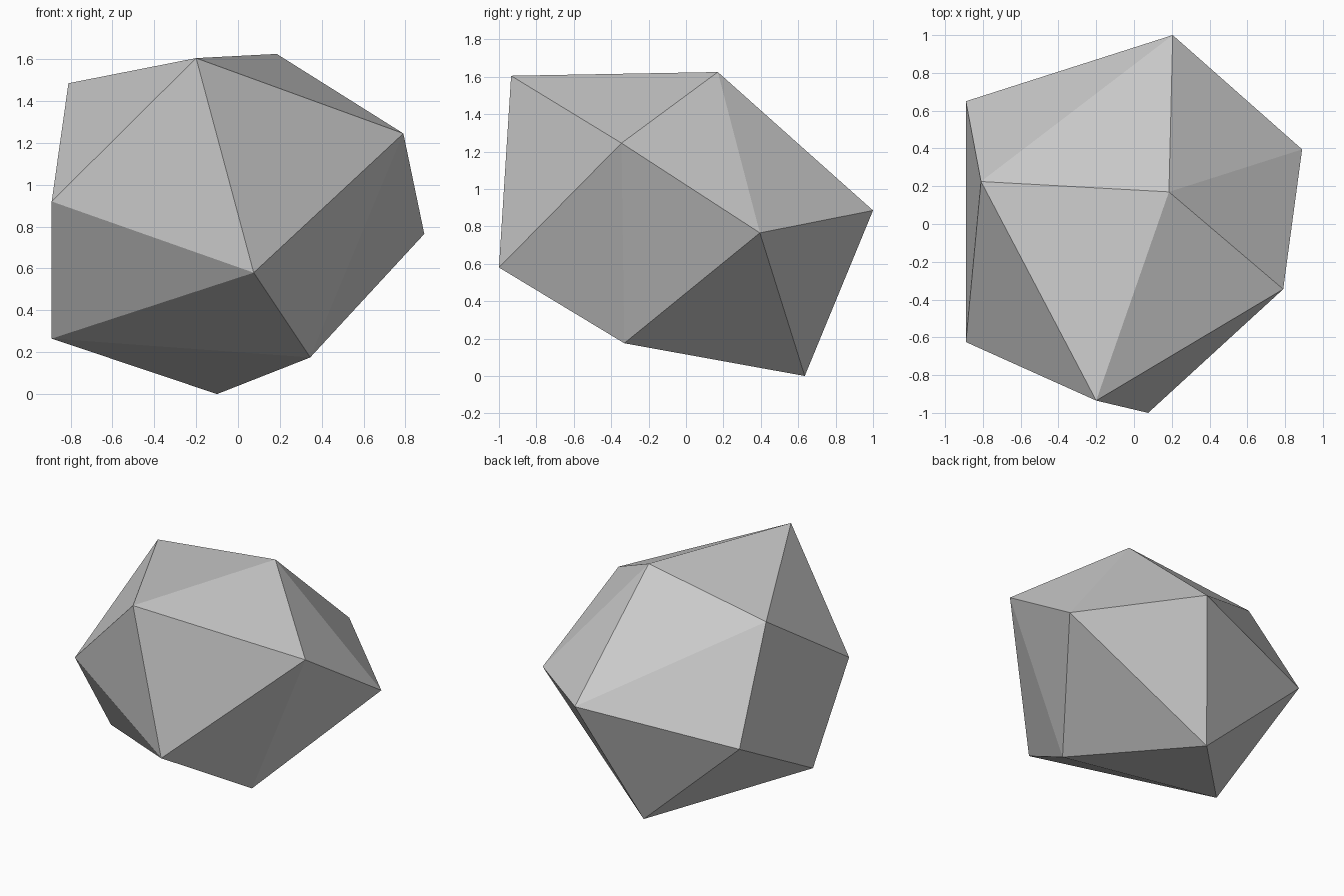
import bpy
import bmesh

cube = bpy.data.objects.get("Cube")
if cube:
    bpy.data.objects.remove(cube, do_unlink=True)


def flat_material(name, colour):
    mat = bpy.data.materials.new(name)
    mat.use_nodes = True
    mat.diffuse_color = colour
    mat.node_tree.nodes["Principled BSDF"].inputs["Base Color"].default_value = colour
    return mat


# Irregular twenty-sided rock: two poles joined by two staggered rings of five
crown = (-0.20, -0.935, 1.605)
upper_ring = [(-0.89, -0.625, 0.92), (0.075, -1.0, 0.58), (0.79, -0.345, 1.245),
              (0.185, 0.17, 1.625), (-0.81, 0.225, 1.485)]
lower_ring = [(-0.89, -0.205, 0.265), (0.345, -0.33, 0.175), (0.89, 0.395, 0.765),
              (0.205, 1.0, 0.885), (-0.89, 0.65, 0.73)]
foot = (-0.10, 0.635, 0.0)

bm = bmesh.new()
top = bm.verts.new(crown)
upper = [bm.verts.new(p) for p in upper_ring]
lower = [bm.verts.new(p) for p in lower_ring]
bottom = bm.verts.new(foot)

# Each step adds one crown facet, two side facets and one base facet
for i in range(len(upper)):
    j = (i + 1) % len(upper)
    bm.faces.new((top, upper[i], upper[j]))
    bm.faces.new((upper[i], lower[i], upper[j]))
    bm.faces.new((lower[i], lower[j], upper[j]))
    bm.faces.new((bottom, lower[j], lower[i]))
bmesh.ops.recalc_face_normals(bm, faces=bm.faces[:])

mesh = bpy.data.meshes.new("rock")
bm.to_mesh(mesh)
bm.free()
rock = bpy.data.objects.new("rock", mesh)
bpy.context.collection.objects.link(rock)
mesh.materials.append(flat_material("stone grey", (0.6, 0.6, 0.6, 1.0)))
